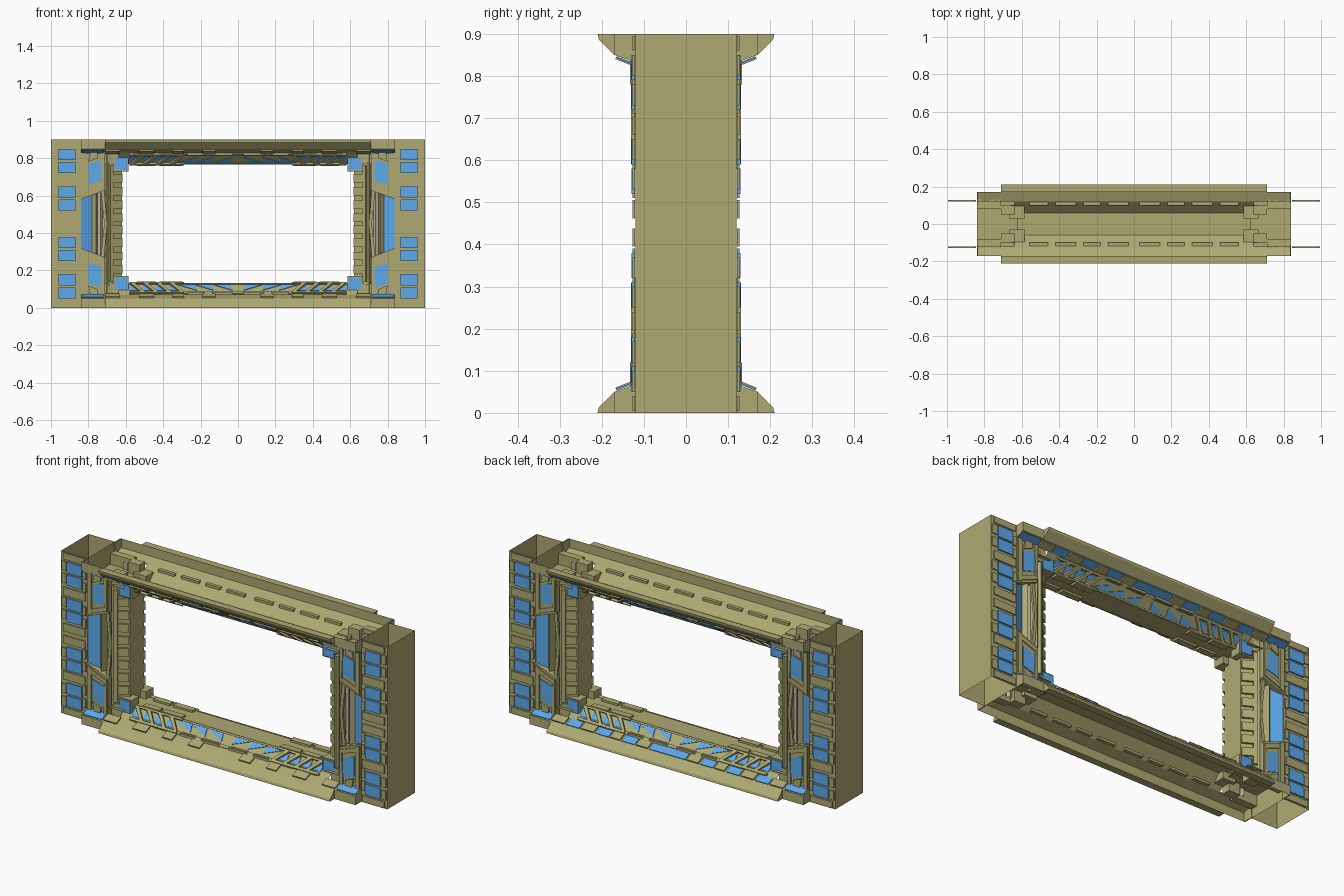
import bpy, bmesh
from mathutils import Vector as V

if "Cube" in bpy.data.objects:
    bpy.data.objects.remove(bpy.data.objects["Cube"])

CZ = 0.45  # mirror height: parts are drawn in the upper right back octant, w = z - CZ


def material(name, rgb):
    m = bpy.data.materials.new(name)
    m.diffuse_color = (*rgb, 1)
    m.use_nodes = True
    m.node_tree.nodes["Principled BSDF"].inputs["Base Color"].default_value = m.diffuse_color
    return m


OLIVE = material("olive_metal", (0.43, 0.40, 0.17))
BLUE = material("blue_light", (0.11, 0.40, 0.85))
TAN = material("tan_panel", (0.55, 0.46, 0.38))


def build(name, solids, mat, axes="xyz"):
    """Each solid is (polygon, sweep vector, kind); it is repeated by mirroring."""
    bm = bmesh.new()
    for poly, vec, kind in solids:
        for sx in ((1, -1) if "x" in axes else (1,)):
            for sy in ((1, -1) if "y" in axes else (1,)):
                for sz in ((1, -1) if "z" in axes else (1,)):
                    def put(p):
                        return bm.verts.new((p[0] * sx, p[1] * sy, CZ + p[2] * sz))
                    a = [put(p) for p in poly]
                    b = [put(V(p) + V(vec)) for p in poly]
                    n = len(a)
                    for i in range(n if kind == "solid" else n - 1):
                        j = (i + 1) % n
                        bm.faces.new((a[i], a[j], b[j], b[i]))
                    if kind == "solid":
                        bm.faces.new(a[::-1])
                        bm.faces.new(b)
    bmesh.ops.recalc_face_normals(bm, faces=bm.faces)
    me = bpy.data.meshes.new(name)
    bm.to_mesh(me)
    bm.free()
    me.materials.append(mat)
    ob = bpy.data.objects.new(name, me)
    bpy.context.collection.objects.link(ob)
    return ob


def solid(poly, vec):
    return (poly, vec, "solid")


def sheet(line, vec):
    return (line, vec, "sheet")


def box(x0, x1, y0, y1, w0, w1):
    return solid([(x0, y0, w0), (x1, y0, w0), (x1, y1, w0), (x0, y1, w0)], (0, 0, w1 - w0))


def plate(pts, y, t):
    """Flat plate facing front/back, from (x, w) points."""
    return solid([(x, y + .001, w) for x, w in pts], (0, t, 0))


def on_beam(pts, t):
    """Plate on the sloped inner beam face, from (x, s) points, s = 0..1."""
    return solid([(x, .121 - .06 * s, .379 - .06 * s) for x, s in pts], (0, t * .7, -t * .7))


def on_jamb(pts, t):
    """Plate on the sloped inner jamb face, from (s, w) points."""
    return solid([(.69 - .07 * s, .101 - .04 * s, w) for s, w in pts], (-t * .5, t * .86, 0))


def on_ledge(x0, x1, t):
    """Plate on the sloped ledge under the flange."""
    return solid([(x0, .165, .397), (x1, .165, .397), (x1, .122, .380), (x0, .122, .380)], (0, t * .4, -t))


def rect(a0, a1, b0, b1):
    return [(a0, b0), (a1, b0), (a1, b1), (a0, b1)]


# side columns: open-ended tubes
build("column_shell", [sheet([(.84, 0, 0), (.84, .12, 0), (1, .12, 0), (1, 0, 0)], (0, 0, .45))], OLIVE)

# column windows and their surrounding plates
rows = [(.07, .13), (.14, .20), (.27, .33), (.34, .40)]
build("column_window", [plate(rect(.87, .96, a, b), .12, .008) for a, b in rows], BLUE)
build("column_plate", [plate(rect(.845, .865, a - .01, b - .02), .12, .006) for a, b in rows] +
      [plate(rect(.965, .995, a + .01, b), .12, .006) for a, b in rows] +
      [plate(rect(.85, .985, a, b), .12, .006) for a, b in ((.012, .055), (.21, .255), (.41, .445))], OLIVE)

# top and bottom beams: thin channel left open on the outside, with end caps
build("beam_channel", [sheet([(0, .17, .45), (0, .17, .40), (0, .12, .38), (0, .06, .32), (0, 0, .32)], (.64, 0, 0)),
                       sheet([(.64, .17, .45), (.64, .17, .40), (.64, .12, .38)], (.20, 0, 0))], OLIVE)
build("channel_end_floor", [sheet([(.62, 0, .34), (.62, .12, .34)], (.22, 0, 0))], OLIVE)
build("beam_end_cap", [solid([(.835, .115, .45), (.835, .17, .45), (.835, .17, .40), (.835, .115, .38)], (.005, 0, 0))], OLIVE)

# outer flange along each beam
build("beam_flange", [solid([(0, .17, .45), (0, .21, .45), (0, .207, .437), (0, .17, .40)], (.71, 0, 0))], OLIVE)

# lights and raised plates on the ledge under the flange
build("ledge_end_light", [on_ledge(.72, .835, .004)], BLUE)
build("ledge_back_light", [on_ledge(a, b, .004) for a, b in ((0, .11), (.20, .28), (.36, .44), (.54, .62))], BLUE, "xz")
build("ledge_plate", [on_ledge(a, b, .007) for a, b in ((.12, .19), (.29, .35), (.45, .53), (.63, .71))], OLIVE)
build("beam_rib", [box(a, b, .10, .125, .365, .378) for a, b in ((.03, .14), (.18, .27), (.31, .42), (.46, .56))], OLIVE)

# lights and truss work on the sloped inner beam face
build("inner_light_triangle",
      [on_beam([(x, .35), (x + .10, .85), (x + .01, .85)], .004) for x in (.03, .13, .22)] +
      [on_beam([(x, .3), (x + .05, .3), (x + .05, .85)], .004) for x in (.32, .39, .46, .53)], BLUE)
build("inner_truss",
      [on_beam([(x, .15), (x + .02, .15), (x + .08, .95), (x + .055, .95)], .014) for x in (.29, .36, .43, .50)] +
      [on_beam(rect(.29, .58, .02, .18), .014), on_beam(rect(.29, .58, .88, 1), .012),
       on_beam(rect(0, .29, .02, .2), .006), on_beam(rect(0, .29, .9, 1), .004)], OLIVE)
build("inner_lip", [box(.30, .42, .03, .065, .308, .319), box(.44, .54, .03, .065, .308, .319)], OLIVE)

# recessed side jambs: blue strip, tan panel and inner toothed face
build("jamb_light", [sheet([(.84, .115, 0), (.78, .09, 0)], (0, 0, .17))], BLUE)
build("jamb_recess", [sheet([(.84, .113, .15), (.78, .088, .15)], (0, 0, .23)),
                      sheet([(.78, .09, 0), (.76, .11, 0), (.75, .07, 0)], (0, 0, .38)),
                      sheet([(.71, .07, 0), (.70, .11, 0), (.69, .10, 0), (.62, .06, 0), (.62, 0, 0)], (0, 0, .33)),
                      sheet([(.71, .07, .33), (.70, .11, .33), (.67, .10, .33)], (0, 0, .05))], OLIVE)
build("jamb_panel", [sheet([(.75, .07, 0), (.735, .078, 0), (.725, .066, 0), (.71, .07, 0)], (0, 0, .38))], TAN)
build("jamb_tooth", [on_jamb(rect(.1, .95, w, w + .045), .012) for w in (.01, .08, .15, .22)] +
      [on_jamb(rect(0, .25, 0, .31), .016)], OLIVE)
build("jamb_brace", [plate([(.70, 0), (.715, 0), (.735, .18), (.715, .18)], .095, .012)], OLIVE)

# slanted corner blocks with a window each; their backs show inside the channel
build("corner_block", [plate([(.71, .40), (.84, .40), (.84, .13), (.71, .18)], .08, .042)], OLIVE)
build("corner_block_trim", [plate([(.715, .39), (.735, .39), (.725, .19), (.715, .19)], .12, .01),
                            plate([(.81, .39), (.835, .39), (.835, .14), (.81, .15)], .12, .01),
                            plate([(.75, .35), (.80, .33), (.79, .38), (.75, .385)], .12, .012),
                            plate([(.72, .19), (.81, .155), (.81, .18), (.73, .21)], .12, .008)], OLIVE)
build("corner_block_window", [plate([(.73, .23), (.80, .21), (.80, .32), (.73, .34)], .12, .006)], BLUE)

# small square lamps in the opening's corners
build("corner_lamp_body", [box(.585, .665, .03, .095, .28, .36), box(.64, .71, .05, .10, .32, .40)], OLIVE)
build("corner_lamp", [plate(rect(.592, .658, .287, .353), .094, .006)], BLUE)
